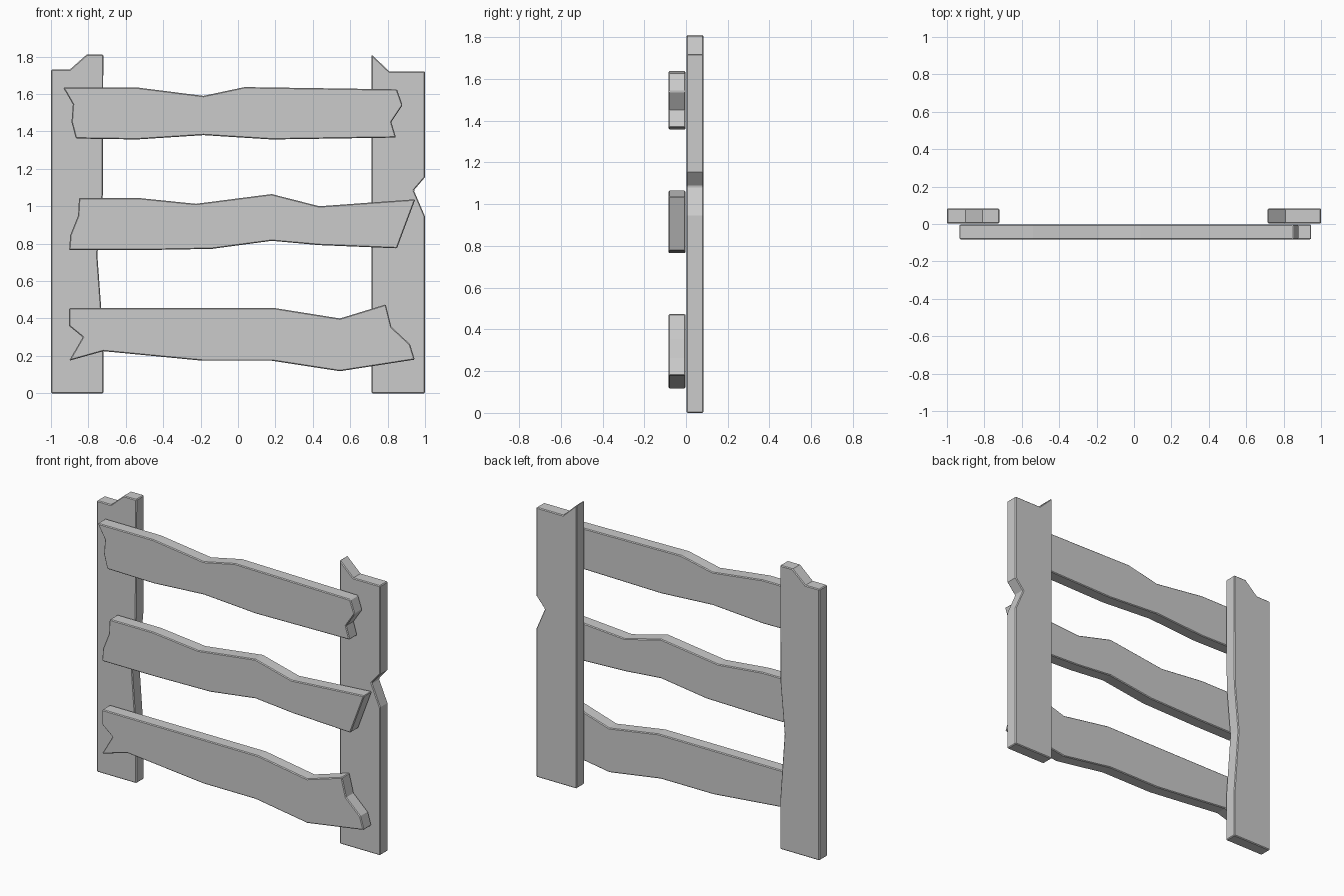
import bpy, bmesh


def plank(name, outline, y_front, y_back):
    """Extrude an x/z outline through y and chamfer its edges slightly."""
    bm = bmesh.new()
    face = bm.faces.new([bm.verts.new((x, y_front, z)) for x, z in outline])
    ext = bmesh.ops.extrude_face_region(bm, geom=[face], use_keep_orig=True)
    moved = [v for v in ext["geom"] if isinstance(v, bmesh.types.BMVert)]
    bmesh.ops.translate(bm, verts=moved, vec=(0, y_back - y_front, 0))
    bmesh.ops.recalc_face_normals(bm, faces=bm.faces)
    mesh = bpy.data.meshes.new(name)
    bm.to_mesh(mesh)
    bm.free()
    obj = bpy.data.objects.new(name, mesh)
    bpy.context.collection.objects.link(obj)
    bev = obj.modifiers.new("chamfer", 'BEVEL')
    bev.width = 0.005
    bev.segments = 1
    bev.limit_method = 'ANGLE'
    bev.angle_limit = 0.9
    return obj


# Upright posts with broken tops and worn edges
posts = {
    "left_post": [(-1, 0), (-0.72, 0), (-0.72, 0.3), (-0.752, 0.74),
                  (-0.723, 1.06), (-0.72, 1.81), (-0.81, 1.81),
                  (-0.90, 1.73), (-1, 1.73)],
    "right_post": [(0.715, 0), (1, 0), (1, 0.945), (0.94, 1.085),
                   (1, 1.155), (1, 1.72), (0.81, 1.72), (0.715, 1.81)],
}

# Cross boards with splintered ends
boards = {
    "top_board": [(-0.935, 1.635), (-0.54, 1.635), (-0.185, 1.59),
                  (0.035, 1.637), (0.85, 1.625), (0.88, 1.54), (0.82, 1.45),
                  (0.845, 1.367), (0.18, 1.357), (-0.185, 1.38),
                  (-0.54, 1.357), (-0.867, 1.362), (-0.89, 1.45),
                  (-0.883, 1.545)],
    "middle_board": [(-0.85, 1.045), (-0.54, 1.045), (-0.225, 1.013),
                     (0.18, 1.065), (0.435, 1.0), (0.948, 1.037),
                     (0.85, 0.775), (0.435, 0.792), (0.18, 0.815),
                     (-0.14, 0.772), (-0.54, 0.765), (-0.903, 0.765),
                     (-0.897, 0.845), (-0.855, 0.95)],
    "bottom_board": [(-0.903, 0.455), (0.2, 0.455), (0.545, 0.4),
                     (0.79, 0.475), (0.82, 0.355), (0.92, 0.262),
                     (0.945, 0.18), (0.545, 0.118), (0.18, 0.174),
                     (-0.19, 0.174), (-0.72, 0.225), (-0.903, 0.174),
                     (-0.83, 0.30), (-0.903, 0.36)],
}

for name, outline in posts.items():
    plank(name, outline, 0.003, 0.083)
for name, outline in boards.items():
    plank(name, outline, -0.083, -0.002)
